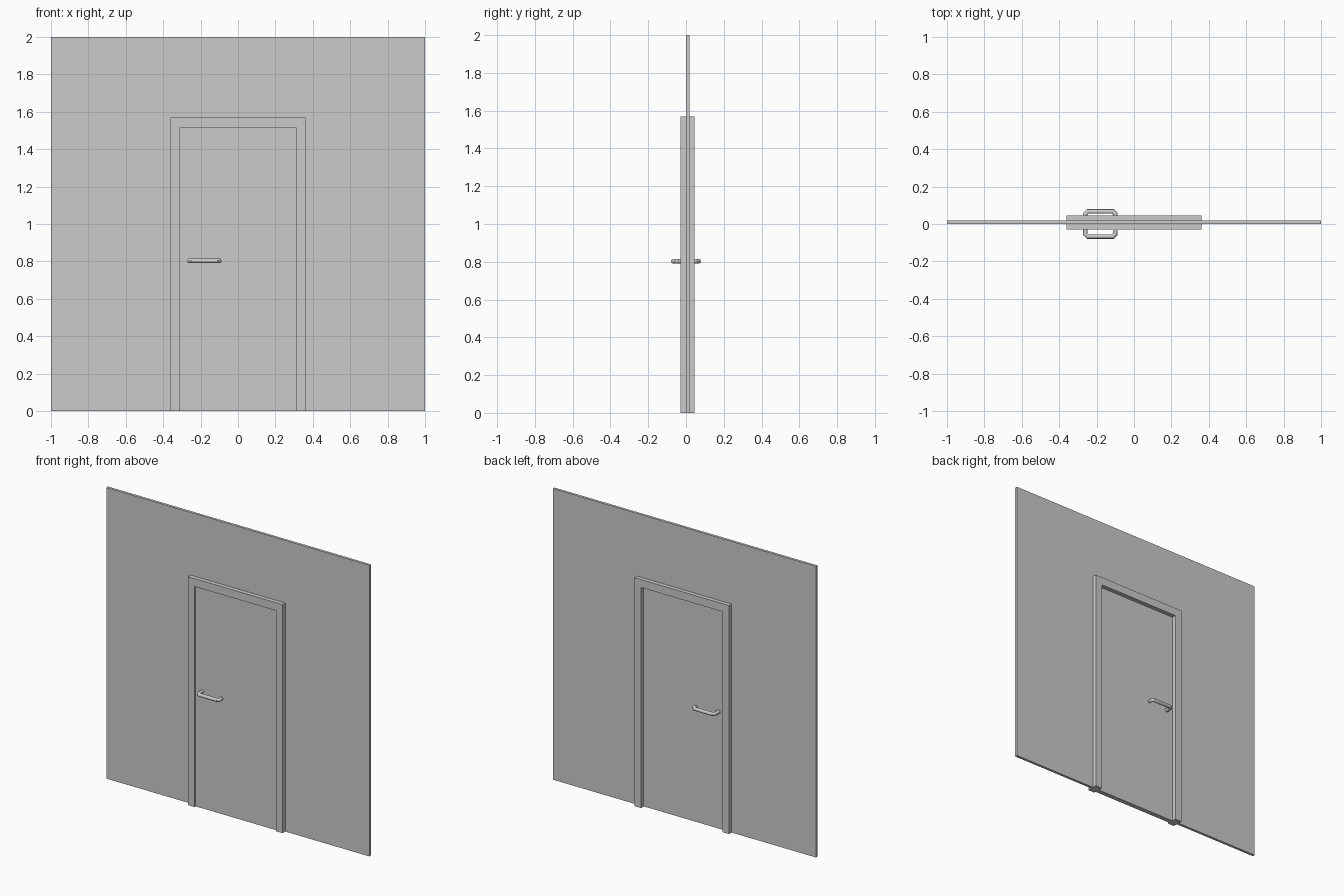
import bpy, bmesh, math
from mathutils import Vector

if "Cube" in bpy.data.objects:
    bpy.data.objects.remove(bpy.data.objects["Cube"])


def prism(name, pts, y0, y1):
    """Extrude an x-z outline from y0 to y1."""
    bm = bmesh.new()
    face = bm.faces.new([bm.verts.new((x, y0, z)) for x, z in pts])
    ext = bmesh.ops.extrude_face_region(bm, geom=[face])
    verts = [v for v in ext["geom"] if isinstance(v, bmesh.types.BMVert)]
    bmesh.ops.translate(bm, verts=verts, vec=(0, y1 - y0, 0))
    bmesh.ops.recalc_face_normals(bm, faces=bm.faces)
    me = bpy.data.meshes.new(name)
    bm.to_mesh(me)
    bm.free()
    ob = bpy.data.objects.new(name, me)
    bpy.context.collection.objects.link(ob)
    return ob


def arch(w, top, iw, itop):
    """Upside-down U outline, open at the floor."""
    return [(-w, 0), (-w, top), (w, top), (w, 0),
            (iw, 0), (iw, itop), (-iw, itop), (-iw, 0)]


def handle(name, side):
    """Round bar with chamfered corners, swept along a C-shaped path."""
    r, n, z = 0.012, 16, 0.803
    path = [(-0.260, 0.010), (-0.260, 0.054), (-0.247, 0.067),
            (-0.113, 0.067), (-0.100, 0.054), (-0.100, 0.036)]
    p = [Vector((x, side * y, z)) for x, y in path]
    up = Vector((0, 0, 1))
    bm = bmesh.new()
    rings = []
    for i, c in enumerate(p):
        a = (c - p[i - 1]).normalized() if i else (p[1] - c).normalized()
        b = (p[i + 1] - c).normalized() if i < len(p) - 1 else a
        t = (a + b).normalized()
        across = up.cross(t) / t.dot(a)      # mitre keeps the bar width
        rings.append([bm.verts.new(c + r * (math.cos(k * math.tau / n) * across
                                            + math.sin(k * math.tau / n) * up))
                      for k in range(n)])
    for s, e in zip(rings, rings[1:]):
        for k in range(n):
            bm.faces.new((s[k], s[(k + 1) % n], e[(k + 1) % n], e[k]))
    bm.faces.new(rings[0])
    bm.faces.new(rings[-1])
    bmesh.ops.recalc_face_normals(bm, faces=bm.faces)
    me = bpy.data.meshes.new(name)
    bm.to_mesh(me)
    bm.free()
    ob = bpy.data.objects.new(name, me)
    bpy.context.collection.objects.link(ob)
    bpy.context.view_layer.objects.active = ob
    ob.select_set(True)
    bpy.ops.object.shade_smooth_by_angle(angle=math.radians(30))
    ob.select_set(False)


# Wall with door opening
prism("wall", arch(1.0, 2.0, 0.34, 1.55), 0.0, 0.018)

# Door frame, thicker than the wall
prism("door_frame", arch(0.36, 1.57, 0.31, 1.515), -0.029, 0.046)

# Door leaf, recessed in the frame
prism("door_leaf", [(-0.31, 0), (-0.31, 1.515), (0.31, 1.515), (0.31, 0)],
      -0.016, 0.016)

# Handles on both sides
handle("front_handle", -1)
handle("back_handle", 1)
